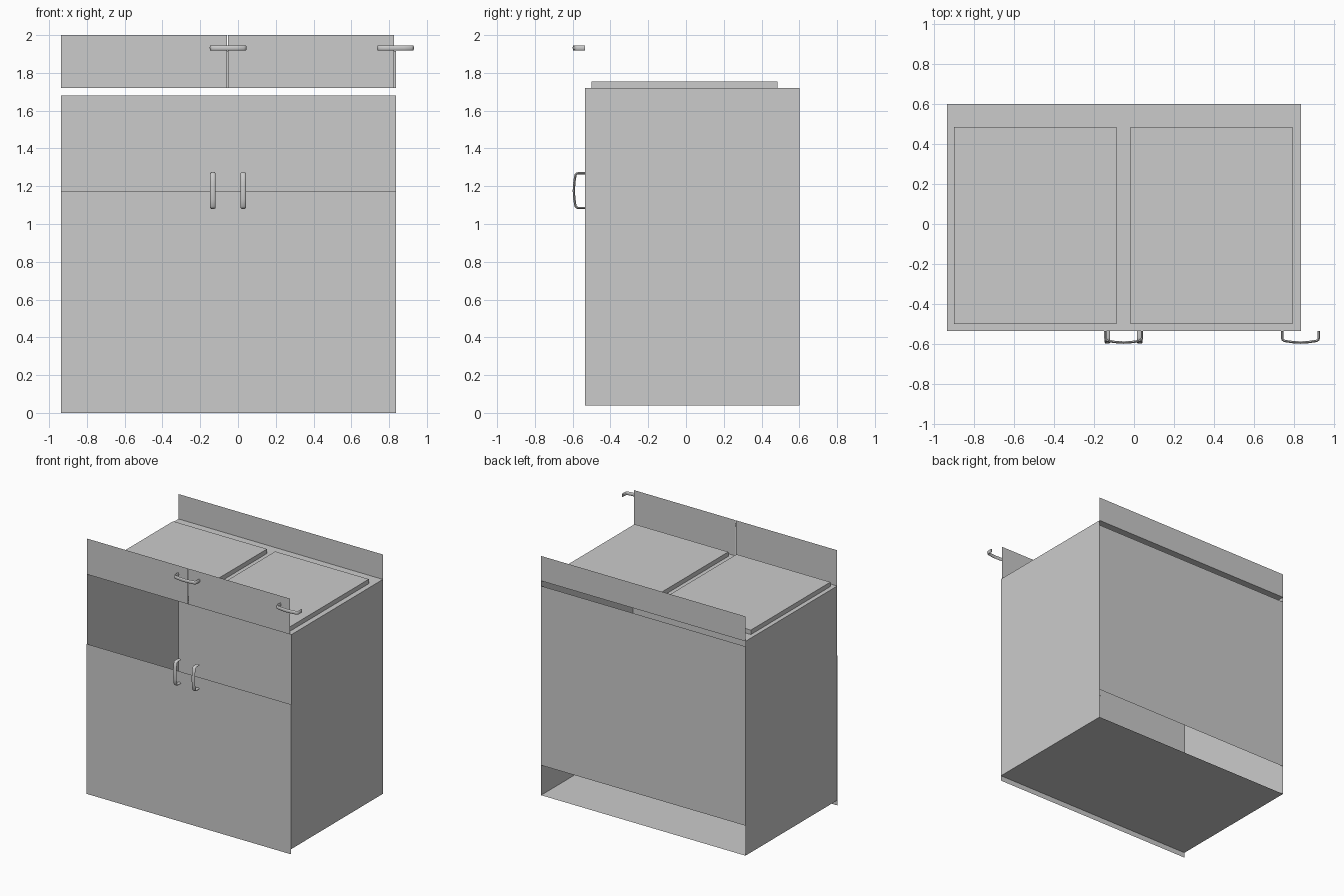
import bpy, bmesh, math
from mathutils import Vector

if "Cube" in bpy.data.objects:
    bpy.data.objects.remove(bpy.data.objects["Cube"])

grey = bpy.data.materials.new("plain_grey")
grey.diffuse_color = (0.6, 0.6, 0.6, 1)
grey.use_nodes = True
grey.node_tree.nodes["Principled BSDF"].inputs["Base Color"].default_value = grey.diffuse_color

X0, X1 = -0.936, 0.836      # cabinet left / right
Y0, Y1 = -0.535, 0.6        # cabinet front / back
Z0, Z1 = 0.04, 1.72         # carcass bottom / top


def finish(bm, name):
    bmesh.ops.recalc_face_normals(bm, faces=bm.faces)
    me = bpy.data.meshes.new(name)
    bm.to_mesh(me)
    bm.free()
    me.materials.append(grey)
    ob = bpy.data.objects.new(name, me)
    bpy.context.collection.objects.link(ob)
    return ob


def sheet(name, axis, pos, a, b, flip=False):
    """Single flat panel perpendicular to an axis; a, b are ranges on the other two axes."""
    bm = bmesh.new()
    vs = []
    for u, v in ((a[0], b[0]), (a[1], b[0]), (a[1], b[1]), (a[0], b[1])):
        co = [u, v]
        co.insert(axis, pos)
        vs.append(bm.verts.new(co))
    f = bm.faces.new(vs)
    bm.normal_update()
    if (f.normal[axis] < 0) != flip:
        f.normal_flip()
    me = bpy.data.meshes.new(name)
    bm.to_mesh(me)
    bm.free()
    me.materials.append(grey)
    bpy.context.collection.objects.link(bpy.data.objects.new(name, me))


def box(name, lo, hi):
    bm = bmesh.new()
    bmesh.ops.create_cube(bm, size=1)
    for v in bm.verts:
        v.co = [l + (c + 0.5) * (h - l) for l, h, c in zip(lo, hi, v.co)]
    finish(bm, name)


def handle(name, x, z, vertical):
    """Bowed pull: a flattened oval swept along a bracket-shaped path."""
    half = [(0.092, 0), (0.092, 0.034), (0.09, 0.043), (0.083, 0.049), (0.045, 0.055)]
    path = [Vector((-t, d)) for t, d in half] + [Vector((0, 0.058))]
    path += [Vector((t, d)) for t, d in reversed(half)]
    bm = bmesh.new()
    rings, n = [], 12
    for i, p in enumerate(path):
        d = (path[min(i + 1, len(path) - 1)] - path[max(i - 1, 0)]).normalized()
        side = Vector((-d.y, d.x))
        ring = []
        for k in range(n):
            a = 2 * math.pi * k / n
            q = p + side * 0.006 * math.cos(a)
            w = 0.014 * math.sin(a)
            y = Y0 - 0.001 - q.y
            ring.append(bm.verts.new((x + w, y, z + q.x) if vertical else (x + q.x, y, z + w)))
        rings.append(ring)
    for r, s in zip(rings, rings[1:]):
        for k in range(n):
            bm.faces.new((r[k], r[(k + 1) % n], s[(k + 1) % n], s[k]))
    bm.faces.new(rings[0])
    bm.faces.new(rings[-1])
    ob = finish(bm, name)
    bpy.context.view_layer.objects.active = ob
    ob.select_set(True)
    bpy.ops.object.shade_smooth_by_angle(angle=math.radians(40))
    ob.select_set(False)


# carcass: sides, floor, worktop
sheet("left_side", 0, X0, (Y0, Y1), (Z0, Z1), True)
sheet("right_side", 0, X1, (Y0, Y1), (Z0, Z1))
sheet("floor_panel", 2, Z0, (X0, X1), (Y0, Y1), True)
sheet("top_panel", 2, Z1, (X0, X1), (Y0, Y1))

# back: main panel (open slot above, gap below) and raised splash strip
sheet("back_panel", 1, Y1, (X0, X1), (0.275, 1.68))
sheet("back_strip", 1, Y1, (X0, X1), (Z1, 1.915))

# front: lower door panel (open above) and two drawer fronts
sheet("door_panel", 1, Y0 - 0.002, (X0, X1), (0, 1.175), True)
sheet("left_drawer_front", 1, Y0, (X0, -0.058), (Z1, 2.0), True)
sheet("right_drawer_front", 1, Y0, (-0.053, 0.826), (Z1, 2.0), True)

# slabs lying on the top
box("left_top_slab", (-0.902, -0.5, Z1), (-0.088, 0.485, 1.755))
box("right_top_slab", (-0.017, -0.5, Z1), (0.795, 0.485, 1.755))

# handles
handle("left_door_handle", -0.133, 1.177, True)
handle("right_door_handle", 0.028, 1.177, True)
handle("left_drawer_handle", -0.052, 1.932, False)
handle("right_drawer_handle", 0.834, 1.932, False)
